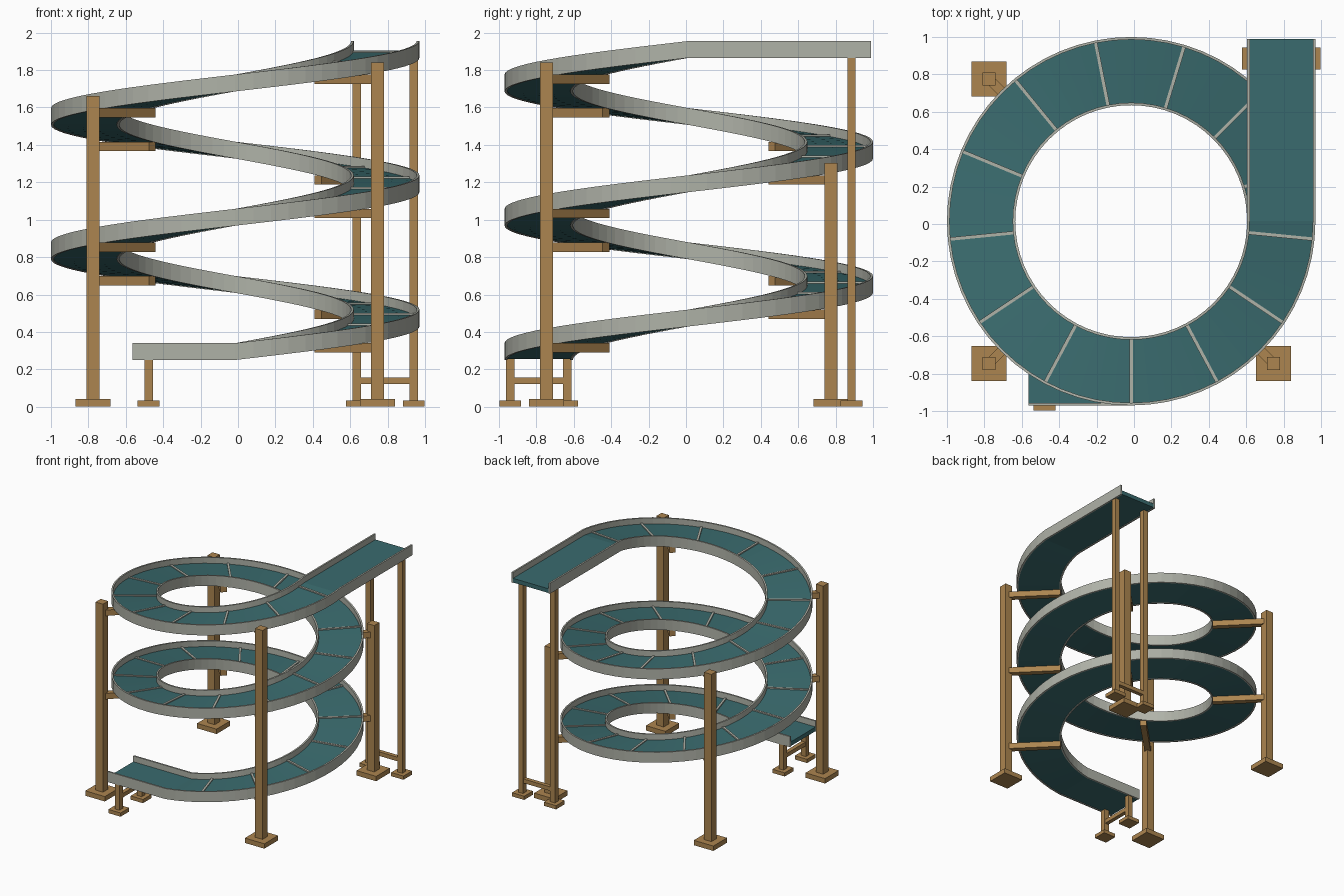
import bpy, bmesh, math
from mathutils import Matrix, Vector

if "Cube" in bpy.data.objects:
    bpy.data.objects.remove(bpy.data.objects["Cube"], do_unlink=True)


def material(name, rgb):
    m = bpy.data.materials.new(name)
    m.use_nodes = True
    m.diffuse_color = (*rgb, 1)
    m.node_tree.nodes["Principled BSDF"].inputs["Base Color"].default_value = (*rgb, 1)
    return m


GREY = material("light grey metal", (0.43, 0.445, 0.39))
TEAL = material("teal belt", (0.042, 0.147, 0.156))
WOOD = material("tan timber", (0.413, 0.235, 0.08))

CENTRE = Vector((-0.015, 0.015, 0))
LOW, PITCH = 0.25, 0.718          # underside of the lower end, rise per turn
PER_TURN, STEPS = 64, 144         # facets per turn, facets in the whole spiral
R_IN, R_OUT, WALL = 0.62, 0.985, 0.014
HEIGHT, BELT_TOP = 0.09, 0.04


def finish(bm, name, mat):
    bmesh.ops.recalc_face_normals(bm, faces=bm.faces)
    mesh = bpy.data.meshes.new(name)
    bm.to_mesh(mesh)
    bm.free()
    mesh.materials.append(mat)
    ob = bpy.data.objects.new(name, mesh)
    bpy.context.collection.objects.link(ob)
    return ob


def outward(angle):
    return Vector((math.cos(angle), math.sin(angle), 0))


def spiral(step):
    """Centre point at track height and outward direction for one facet edge."""
    turn = step / PER_TURN
    return (CENTRE + Vector((0, 0, LOW + PITCH * turn)),
            outward(2 * math.pi * turn - math.pi / 2))


# Track path: straight exit, spiral, straight entry
path = [spiral(i) for i in range(STEPS + 1)]
path.insert(0, (path[0][0] + Vector((-0.55, 0, 0)), path[0][1]))
path.append((path[-1][0] + Vector((0, 0.973, 0)), path[-1][1]))


def sweep(name, r0, r1, z0, z1, mat):
    bm = bmesh.new()
    rings = []
    for origin, out in path:
        rings.append([bm.verts.new(origin + out * r + Vector((0, 0, z)))
                      for r, z in ((r0, z0), (r1, z0), (r1, z1), (r0, z1))])
    for a, b in zip(rings, rings[1:]):
        for i in range(4):
            j = (i + 1) % 4
            bm.faces.new((a[i], a[j], b[j], b[i]))
    bm.faces.new(rings[0])
    bm.faces.new(rings[-1])
    return finish(bm, name, mat)


def box(bm, centre, size, angle=0):
    bmesh.ops.create_cube(bm, size=1, matrix=Matrix.Translation(centre)
                          @ Matrix.Rotation(angle, 4, 'Z')
                          @ Matrix.Diagonal((*size, 1)))


def column(bm, x, y, top, width, foot, foot_height):
    box(bm, (x, y, foot_height / 2), (foot, foot, foot_height))
    box(bm, (x, y, (top + foot_height) / 2), (width, width, top - foot_height))


# Belt and side rails
sweep("belt", R_IN + WALL, R_OUT - WALL, 0.004, BELT_TOP, TEAL)
sweep("inner_rail", R_IN, R_IN + WALL, 0, HEIGHT, GREY)
sweep("outer_rail", R_OUT - WALL, R_OUT, 0, HEIGHT, GREY)

# Radial cleats on the belt, every fifth facet
bm = bmesh.new()
for step in range(3, STEPS, 5):
    origin, out = spiral(step)
    spot = origin + out * (R_IN + R_OUT) / 2 + Vector((0, 0, BELT_TOP + 0.003))
    box(bm, spot, (R_OUT - R_IN - WALL, 0.018, 0.012), math.atan2(out.y, out.x))
finish(bm, "belt_cleats", GREY)

# Four main posts, each with arms under every turn it passes
POST_R, ARM_R = 1.075, 0.626
names = ("front_left_post", "back_left_post", "back_right_post", "front_right_post")
for k, name in enumerate(names):
    bm = bmesh.new()
    step = PER_TURN / 8 + k * PER_TURN / 4
    while step < STEPS:
        origin, out = spiral(step)
        box(bm, origin + out * (POST_R + ARM_R) / 2 - Vector((0, 0, 0.025)),
            (POST_R - ARM_R, 0.05, 0.05), math.atan2(out.y, out.x))
        top, spot = origin.z + 0.065, origin + out * POST_R
        step += PER_TURN
    column(bm, spot.x, spot.y, top, 0.07, 0.186, 0.042)
    finish(bm, name, WOOD)

# Twin-leg stands with a crossbar under the two straight ends
MID, HALF = (R_IN + R_OUT) / 2, 0.152
stands = (("entry_stand", CENTRE + Vector((MID, 0.87, 0)), Vector((1, 0, 0)), path[-1][0].z),
          ("exit_stand", CENTRE + Vector((-0.463, -MID, 0)), Vector((0, 1, 0)), LOW))
for name, mid, across, top in stands:
    bm = bmesh.new()
    for side in (-HALF, HALF):
        leg = mid + across * side
        column(bm, leg.x, leg.y, top + 0.004, 0.045, 0.117, 0.032)
    box(bm, mid + Vector((0, 0, 0.138)), (2 * HALF, 0.035, 0.035),
        math.atan2(across.y, across.x))
    finish(bm, name, WOOD)
